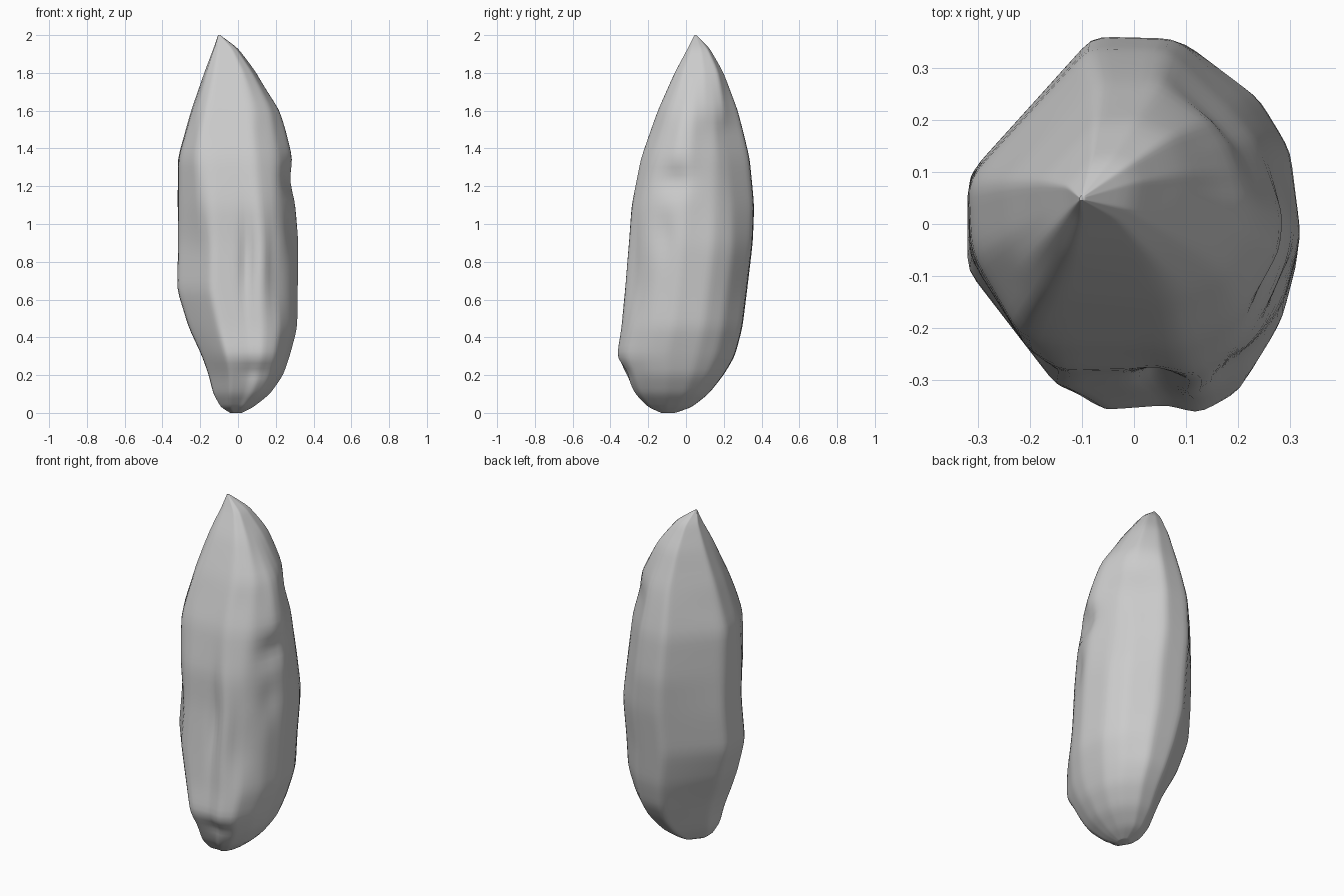
import bpy, bmesh, math
from mathutils import Vector

if "Cube" in bpy.data.objects:
    bpy.data.objects.remove(bpy.data.objects["Cube"], do_unlink=True)

SEGMENTS, RINGS = 90, 72

# Silhouette levels: z, x min, x max, y min, y max
LEVELS = [
    (0, -.04, .02, -.13, -.06), (.03, -.09, .08, -.20, .03),
    (.1, -.13, .17, -.27, .12), (.2, -.155, .24, -.32, .2),
    (.3, -.19, .275, -.37, .26), (.45, -.26, .315, -.345, .3),
    (.65, -.322, .318, -.325, .325), (.9, -.317, .322, -.3, .355),
    (1.1, -.32, .305, -.29, .362), (1.35, -.32, .29, -.24, .337),
    (1.6, -.25, .225, -.15, .275), (1.8, -.18, .1, -.06, .2),
    (1.93, -.13, .0, .01, .125), (2, -.105, -.095, .045, .055)]

# Faceted outlines inside a unit box, for the body, shoulder and tip
BODY = [(1, -.15), (.94, .36), (.75, .67), (.31, .98), (-.22, 1), (-1, .22),
        (-1, -.28), (-.45, -.98), (.1, -.95), (.35, -1), (.67, -.87), (.9, -.5)]
SHOULDER = [(1, -.1), (.78, .4), (.25, 1), (-.25, 1), (-1, .1), (-.97, -.4),
            (-.7, -.95), (.35, -1), (.75, -.75), (1, -.35)]
TIP = [(1, .2), (.85, .8), (.3, 1), (-.25, .95), (-1, .1), (-.92, -.75),
       (-.6, -1), (.5, -1), (.85, -.7)]
OUTLINES = [(0, BODY), (.85, BODY), (1.5, SHOULDER), (1.85, TIP), (2, TIP)]

# Dents and bumps: centre, spread, inward depth
DENTS = [((.05, -.29, .8), (.025, .12, .22), .035),
         ((.20, -.24, .7), (.035, .09, .25), .03),
         ((.28, -.06, 1.23), (.09, .09, .07), .04),
         ((.27, -.12, .95), (.08, .05, .1), .02),
         ((.12, -.28, .85), (.03, .1, .25), -.012),
         ((.10, -.32, .22), (.08, .08, .035), .02)]


def radius(outline, angle):
    """Distance from the middle to the outline along an angle."""
    d = Vector((math.cos(angle), math.sin(angle)))
    for i, p in enumerate(outline):
        a, b = Vector(outline[i - 1]), Vector(p)
        e = b - a
        det = d.x * e.y - d.y * e.x
        if abs(det) < 1e-9:
            continue
        r = (a.x * e.y - a.y * e.x) / det
        s = (a.x * d.y - a.y * d.x) / det
        if r > 0 and -1e-6 <= s <= 1 + 1e-6:
            return r
    return 1


def bracket(table, z):
    """The two table rows around a height, and the blend between them."""
    for low, high in zip(table, table[1:]):
        if z <= high[0]:
            break
    return low, high, min((z - low[0]) / (high[0] - low[0]), 1)


def surface_point(z, angle):
    low, high, t = bracket(LEVELS, z)
    _, x0, x1, y0, y1 = [a + (b - a) * t for a, b in zip(low, high)]
    low, high, t = bracket(OUTLINES, z)
    r = radius(low[1], angle) * (1 - t) + radius(high[1], angle) * t
    p = Vector(((x0 + x1) / 2 + r * math.cos(angle) * (x1 - x0) / 2,
                (y0 + y1) / 2 + r * math.sin(angle) * (y1 - y0) / 2, z))
    inward = Vector((-math.cos(angle), -math.sin(angle), 0))
    push = 0
    for centre, spread, depth in DENTS:
        q = sum(((a - b) / s) ** 2 for a, b, s in zip(p, centre, spread))
        push += depth * math.exp(-q)
    return p + inward * push


# Stone body: stacked rings, closer together near both ends
bm = bmesh.new()
rings = []
for i in range(RINGS + 1):
    z = 1 - math.cos(math.pi * i / RINGS)
    rings.append([bm.verts.new(surface_point(z, math.tau * k / SEGMENTS))
                  for k in range(SEGMENTS)])
for low, high in zip(rings, rings[1:]):
    for k in range(SEGMENTS):
        n = (k + 1) % SEGMENTS
        bm.faces.new((low[k], low[n], high[n], high[k]))
bm.faces.new(rings[0][::-1])
bm.faces.new(rings[-1])
# Soften the ridges a little
for _ in range(2):
    bmesh.ops.smooth_vert(bm, verts=[v for r in rings[1:-1] for v in r], factor=.5,
                          use_axis_x=True, use_axis_y=True, use_axis_z=False)
mesh = bpy.data.meshes.new("standing_stone")
bm.to_mesh(mesh)
bm.free()
stone = bpy.data.objects.new("standing_stone", mesh)
bpy.context.collection.objects.link(stone)

# Plain grey stone
grey = bpy.data.materials.new("stone_grey")
grey.use_nodes = True
colour = (.6, .6, .6, 1)
grey.diffuse_color = colour
grey.node_tree.nodes["Principled BSDF"].inputs["Base Color"].default_value = colour
mesh.materials.append(grey)

bpy.context.view_layer.objects.active = stone
stone.select_set(True)
bpy.ops.object.shade_smooth_by_angle(angle=math.radians(50))
